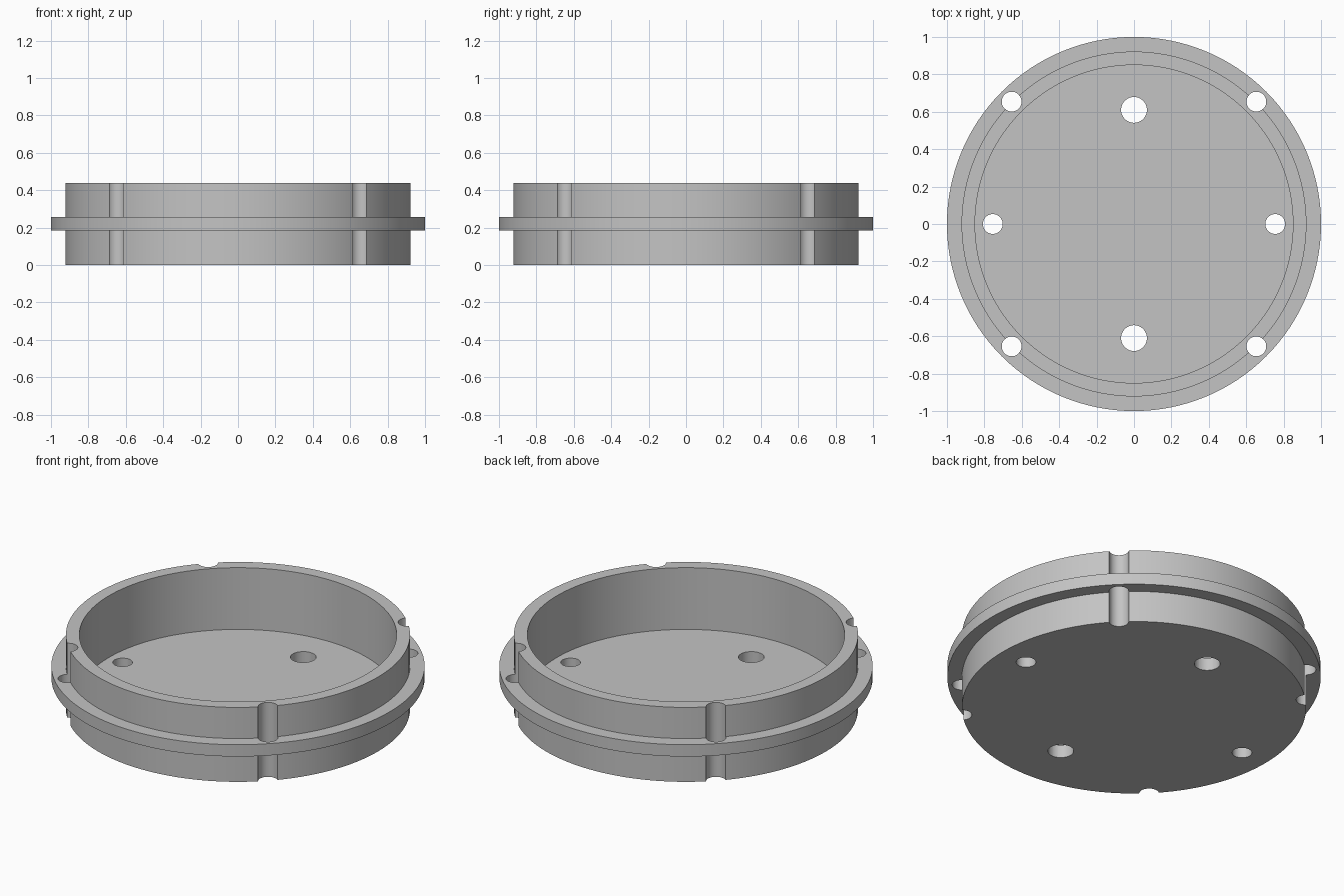
import bpy, bmesh, math

cube = bpy.data.objects.get("Cube")
if cube:
    bpy.data.objects.remove(cube, do_unlink=True)

SEGMENTS = 128
HEIGHT, FLOOR = 0.44, 0.075
WALL_R, INNER_R = 0.922, 0.85
FLANGE_LOW, FLANGE_HIGH = 0.186, 0.256

grey = bpy.data.materials.new("plain grey")
grey.use_nodes = True
colour = (0.55, 0.55, 0.55, 1.0)
grey.diffuse_color = colour
grey.node_tree.nodes["Principled BSDF"].inputs["Base Color"].default_value = colour


def add_object(name, bm):
    bmesh.ops.recalc_face_normals(bm, faces=bm.faces)
    mesh = bpy.data.meshes.new(name)
    bm.to_mesh(mesh)
    bm.free()
    mesh.materials.append(grey)
    obj = bpy.data.objects.new(name, mesh)
    bpy.context.collection.objects.link(obj)
    return obj


# Round cup with a flange: half section turned about z
profile = [(0, 0), (WALL_R, 0), (WALL_R, FLANGE_LOW), (1, FLANGE_LOW),
           (1, FLANGE_HIGH), (WALL_R, FLANGE_HIGH), (WALL_R, HEIGHT),
           (INNER_R, HEIGHT), (INNER_R, FLOOR), (0, FLOOR)]
bm = bmesh.new()
verts = [bm.verts.new((r, 0, z)) for r, z in profile]
edges = [bm.edges.new(pair) for pair in zip(verts, verts[1:])]
bmesh.ops.spin(bm, geom=verts + edges, cent=(0, 0, 0), axis=(0, 0, 1),
               angle=math.tau, steps=SEGMENTS, use_merge=True)
bmesh.ops.remove_doubles(bm, verts=bm.verts, dist=1e-5)
cup = add_object("flanged_cup", bm)

# Drills: large and small floor holes, and rim holes that also notch the wall
holes = []
for k in range(4):
    a = k * math.pi / 2
    dist, radius = (0.755, 0.053) if k % 2 == 0 else (0.61, 0.069)
    holes.append((dist, a, radius))
    holes.append((0.925, a + math.pi / 4, 0.053))
bm = bmesh.new()
for dist, a, radius in holes:
    made = bmesh.ops.create_cone(bm, cap_ends=True, segments=40,
                                 radius1=radius, radius2=radius, depth=1)
    bmesh.ops.translate(bm, verts=made["verts"],
                        vec=(dist * math.cos(a), dist * math.sin(a), 0.2))
drills = add_object("hole_cutters", bm)

# Cut the holes and keep the clean result
cut = cup.modifiers.new("holes", "BOOLEAN")
cut.operation = "DIFFERENCE"
cut.solver = "EXACT"
cut.object = drills
bpy.ops.object.select_all(action="DESELECT")
cup.select_set(True)
bpy.context.view_layer.objects.active = cup
bpy.ops.object.modifier_apply(modifier=cut.name)
bpy.data.objects.remove(drills, do_unlink=True)
bpy.ops.object.shade_smooth_by_angle(angle=math.radians(30))
